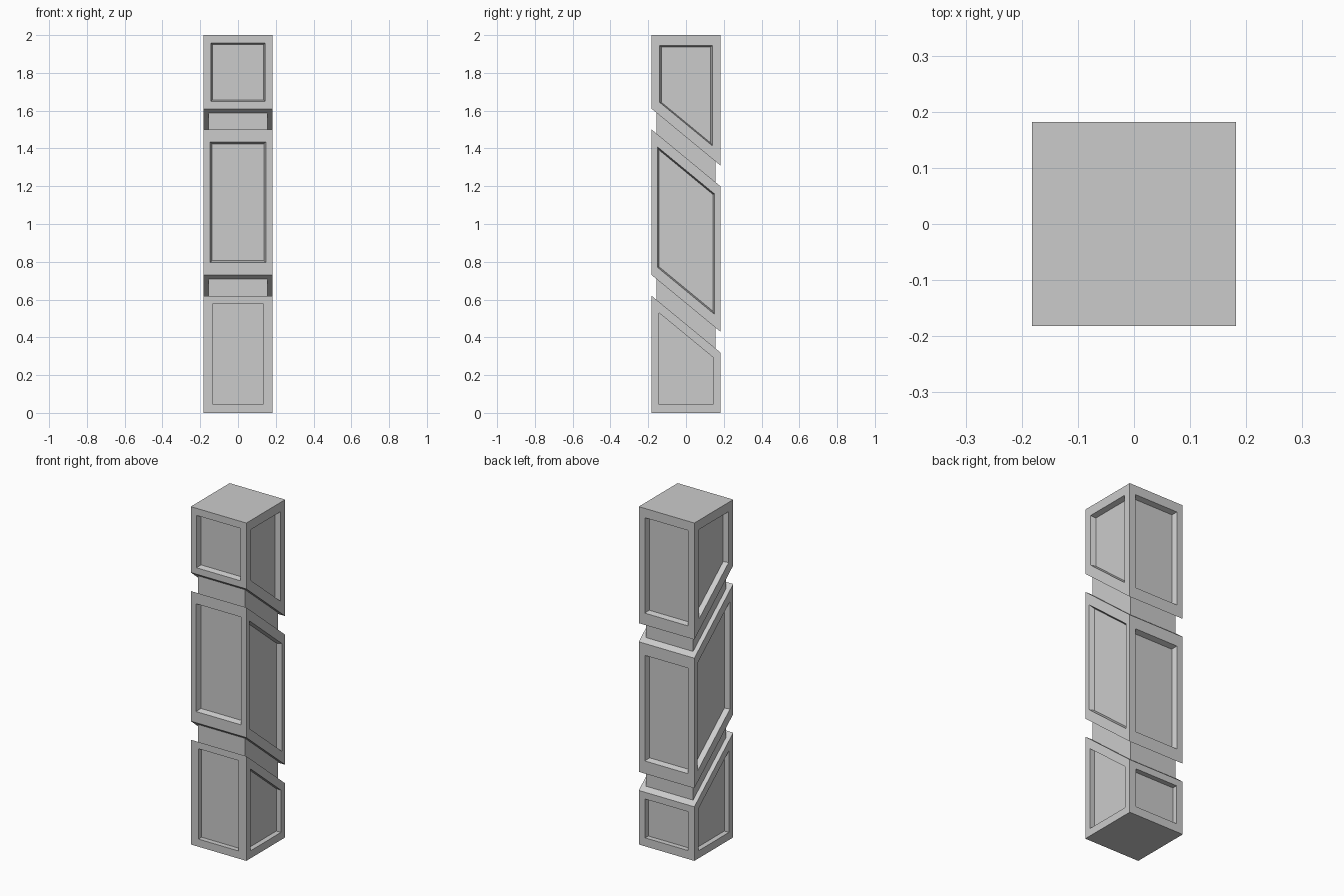
import bpy
import bmesh

if "Cube" in bpy.data.objects:
    bpy.data.objects.remove(bpy.data.objects["Cube"])

H = 0.182          # half width of the blocks
NECK = 0.155       # half width of the recessed necks
SLOPE = 0.30 / (2 * H)
DEPTH = 0.03       # recess depth of the panels


def slanted(mid):
    return lambda y: mid - SLOPE * y


def flat(z):
    return lambda y: z


# Local frames of the four sides: outward normal and horizontal direction
SIDES = {
    "front": ((0, -1), (1, 0)),
    "right": ((1, 0), (0, 1)),
    "back": ((0, 1), (-1, 0)),
    "left": ((-1, 0), (0, -1)),
}


def make_column(name, low, high, half, panels=None, taper=0.0):
    """Square column between two planes, with optional recessed side panels.
    A panel is (half width, bottom margin, top margin)."""
    bm = bmesh.new()

    def ring(side, w, bottom, top, depth):
        n, u = SIDES[side]
        verts = []
        for a, plane, dz in ((-w, low, bottom), (w, low, bottom),
                             (w, high, -top), (-w, high, -top)):
            y_face = n[1] * half + u[1] * a
            x = n[0] * (half - depth) + u[0] * a
            y = n[1] * (half - depth) + u[1] * a
            verts.append(bm.verts.new((x, y, plane(y_face) + dz)))
        return verts

    def bridge(a, b):
        for i in range(4):
            j = (i + 1) % 4
            bm.faces.new((a[i], a[j], b[j], b[i]))

    for side in SIDES:
        outer = ring(side, half, 0, 0, 0)
        if panels:
            w, b, t = panels[side]
            opening = ring(side, w, b, t, 0)
            floor = ring(side, w - taper, b + taper, t + taper, DEPTH)
            bridge(outer, opening)
            bridge(opening, floor)
            bm.faces.new(floor)
        else:
            bm.faces.new(outer)

    # End caps
    for plane in (low, high):
        bm.faces.new([bm.verts.new((x * half, y * half, plane(y * half)))
                      for x, y in ((-1, -1), (1, -1), (1, 1), (-1, 1))])

    bmesh.ops.remove_doubles(bm, verts=bm.verts, dist=1e-5)
    bmesh.ops.recalc_face_normals(bm, faces=bm.faces)
    mesh = bpy.data.meshes.new(name)
    bm.to_mesh(mesh)
    bm.free()
    bpy.context.collection.objects.link(bpy.data.objects.new(name, mesh))


def panel_set(front, side, back):
    return {"front": front, "right": side, "back": back, "left": side}


# Three panelled blocks
make_column("lower_block", flat(0), slanted(0.47), H,
            panel_set((0.132, 0.045, 0.04), (0.142, 0.045, 0.058),
                      (0.14, 0.05, 0.04)))
make_column("middle_block", slanted(0.58), slanted(1.35), H,
            panel_set((0.147, 0.066, 0.066), (0.152, 0.066, 0.066),
                      (0.142, 0.075, 0.07)), 0.01)
make_column("upper_block", slanted(1.46), flat(2), H,
            panel_set((0.144, 0.038, 0.042), (0.139, 0.069, 0.055),
                      (0.142, 0.07, 0.055)), 0.008)

# Narrow slanted necks joining the blocks
make_column("lower_neck", slanted(0.47), slanted(0.58), NECK)
make_column("upper_neck", slanted(1.35), slanted(1.46), NECK)
